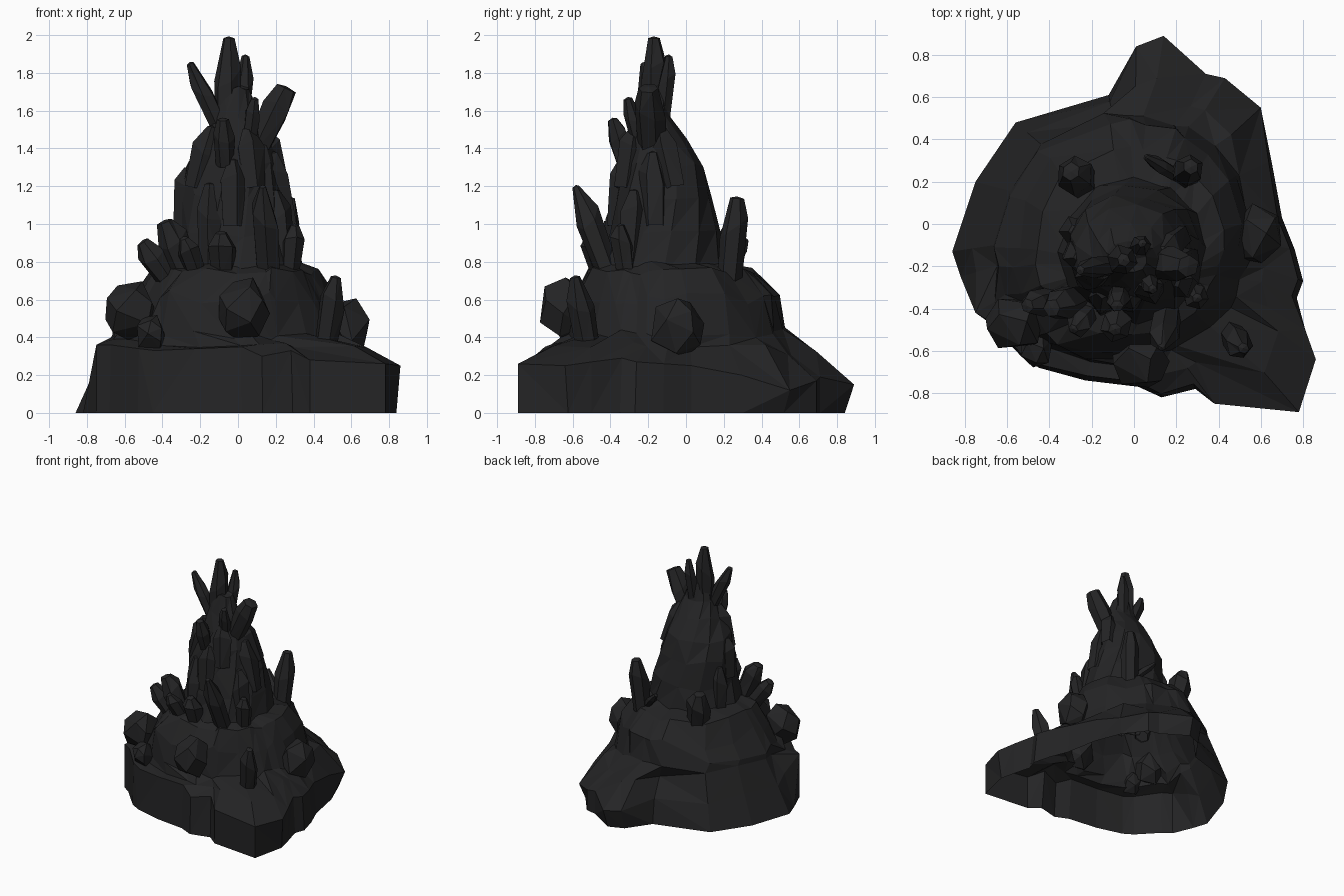
import bpy, bmesh, math, random
from mathutils import Vector

if "Cube" in bpy.data.objects:
    bpy.data.objects.remove(bpy.data.objects["Cube"])

random.seed(7)
rock = bpy.data.materials.new("charcoal_rock")
rock.diffuse_color = (0.0175, 0.0175, 0.0185, 1)
rock.use_nodes = True
rock.node_tree.nodes["Principled BSDF"].inputs["Base Color"].default_value = rock.diffuse_color


def finish(bm, name):
    bmesh.ops.recalc_face_normals(bm, faces=bm.faces)
    me = bpy.data.meshes.new(name)
    bm.to_mesh(me)
    bm.free()
    me.materials.append(rock)
    ob = bpy.data.objects.new(name, me)
    bpy.context.collection.objects.link(ob)
    return ob


def jit(a):
    return random.uniform(-a, a)


def loft(name, rings, cap=True):
    """Skin a stack of closed rings with triangles; the bottom stays open."""
    bm = bmesh.new()
    vs = [[bm.verts.new(p) for p in r] for r in rings]
    n = len(vs[0])
    for a, b in zip(vs, vs[1:]):
        for i in range(n):
            j = (i + 1) % n
            if random.random() < 0.5:
                bm.faces.new((a[i], a[j], b[j]))
                bm.faces.new((a[i], b[j], b[i]))
            else:
                bm.faces.new((a[i], a[j], b[i]))
                bm.faces.new((a[j], b[j], b[i]))
    if cap:
        c = sum((v.co for v in vs[-1]), Vector()) / n
        t = bm.verts.new(c + Vector((0, 0, 0.01)))
        for i in range(n):
            bm.faces.new((vs[-1][i], vs[-1][(i + 1) % n], t))
    return finish(bm, name)


def ring(z, x0, x1, y0, y1, angles, amp, zamp=0.0, bulge=0.0):
    """Jittered ellipse filling the given extents, with a front-left bulge."""
    out = []
    for a in angles:
        k = 1 + jit(amp) + bulge * max(0, math.cos(a - math.radians(219))) ** 6
        out.append(Vector(((x0 + x1) / 2 + (x1 - x0) / 2 * math.cos(a) * k,
                           (y0 + y1) / 2 + (y1 - y0) / 2 * math.sin(a) * k, z + jit(zamp))))
    return out


def crystal(name, base, tip, r, blunt=0.4, n=6):
    """Tapered prism shard with a slanted, chipped tip."""
    base, tip = Vector(base), Vector(tip)
    axis = tip - base
    q = axis.to_track_quat('Z', 'Y')
    L = axis.length
    rings = []
    spin = random.random() * math.tau
    for t, k in ((-0.04, 0.85), (0.62, 1.0), (0.97, blunt)):
        pts = []
        for i in range(n):
            a = spin + math.tau * i / n
            rr = r * k * (1 + jit(0.1))
            slant = 0.13 * math.cos(a - spin) if t == 0.62 else 0
            pts.append(base + q @ Vector((rr * math.cos(a), rr * math.sin(a), L * (t + slant))))
        rings.append(pts)
    return loft(name, rings)


def boulder(name, c, s):
    """Chunky convex stone."""
    bm = bmesh.new()
    n = 15
    for i in range(n):
        z = 1 - 2 * (i + 0.5) / n
        a = i * 2.39996 + jit(0.35)
        h = math.sqrt(1 - z * z)
        bm.verts.new((c[0] + s[0] * h * math.cos(a), c[1] + s[1] * h * math.sin(a), c[2] + s[2] * z * 1.05))
    bmesh.ops.convex_hull(bm, input=bm.verts)
    finish(bm, name)


# Rock body, one open shell: outline x, y, rim height, rim inset
outline = [
    (0.14, 0.89, .15, 1), (0.34, 0.71, .19, 1), (0.43, 0.69, .17, 1), (0.60, 0.55, .12, 1),
    (0.65, 0.30, .20, .98), (0.70, 0.03, .25, .97), (0.76, -0.12, .26, .97), (0.80, -0.27, .27, .97),
    (0.77, -0.35, .29, .97), (0.81, -0.50, .27, 1), (0.86, -0.64, .25, 1), (0.78, -0.89, .26, 1),
    (0.38, -0.85, .28, 1), (0.29, -0.78, .33, .97), (0.13, -0.82, .30, .98), (0.02, -0.77, .35, .97),
    (-0.23, -0.74, .34, .97), (-0.45, -0.68, .33, .98), (-0.53, -0.63, .34, .99), (-0.68, -0.47, .36, .99),
    (-0.75, -0.42, .36, 1), (-0.82, -0.25, .27, .91), (-0.86, -0.13, .21, .89), (-0.75, 0.20, .23, .88),
    (-0.56, 0.48, .20, .90), (-0.12, 0.61, .20, .95), (0.01, 0.84, .16, 1)]
low, rim, ledge, angles = [], [], [], []
for x, y, z, k in outline:
    b = 0.945 if y > 0.8 else 0.94 if x > 0.5 and y > 0.5 else 0.975 if x > 0.84 else 1
    low.append(Vector((x * b, y * b, 0)))
    rim.append(Vector((x * k, y * k, z)))
    a = math.atan2(y + 0.06, x)
    angles.append(a)
    rise = max(0, math.sin(a) * 0.5 - math.cos(a) * 0.8) * 0.07
    r = (0.88 if y < -0.3 and x < 0.35 else 0.78) + jit(0.015)
    z = 0.31 if y > 0.6 else 0.36
    ledge.append(Vector((x * r, y * r, z + rise + jit(0.015))))
foot = ring(0.41, -0.63, 0.55, -0.65, 0.53, angles, 0.03, 0.03, 0.10)
for p, a in zip(foot, angles):
    p.z += max(0, math.sin(a) * 0.5 - math.cos(a) * 0.8) * 0.09
loft("rock_body", [
    low, rim, ledge, foot,
    ring(0.61, -0.54, 0.50, -0.62, 0.48, angles, 0.04, 0.04, 0.12),
    ring(0.75, -0.46, 0.42, -0.53, 0.36, angles, 0.03, 0.02, 0.05),
    ring(0.80, -0.31, 0.31, -0.41, 0.16, angles, 0.02, 0.01)], cap=False)

# Tower: tapering stack of jagged rings (z, x0, x1, y0, y1)
tower = [(0.74, -0.36, 0.37, -0.47, 0.22), (0.95, -0.33, 0.31, -0.41, 0.18),
         (1.15, -0.31, 0.27, -0.38, 0.14), (1.31, -0.27, 0.23, -0.35, 0.09),
         (1.45, -0.20, 0.17, -0.31, 0.00), (1.57, -0.14, 0.11, -0.27, -0.08),
         (1.72, -0.09, 0.06, -0.23, -0.11)]
loft("tower", [ring(*t, [math.tau * (j + 0.25 * i) / 12 for j in range(12)], 0.05, 0.02)
               for i, t in enumerate(tower)])


def on_tower(a, z, k):
    for p, q in zip(tower, tower[1:]):
        if z <= q[0]:
            break
    t = (z - p[0]) / (q[0] - p[0])
    x0, x1, y0, y1 = (p[i] + (q[i] - p[i]) * t for i in range(1, 5))
    return Vector(((x0 + x1) / 2 + (x1 - x0) / 2 * k * math.cos(a),
                   (y0 + y1) / 2 + (y1 - y0) / 2 * k * math.sin(a), z))


# Upright slabs fused to the front and sides of the tower
for i in range(9):
    a = math.radians(160 + i * 27)
    z0 = 0.80 + 0.2 * (i % 3)
    z1 = z0 + random.uniform(0.30, 0.45)
    crystal(f"tower_slab_{i}", on_tower(a, z0, 0.86), on_tower(a, min(z1, 1.6), 0.95), 0.075, 0.4, 5)

# Crown, tower-foot and ledge crystals: base, tip, radius, tip bluntness
crystals = {
    "crown_spire": ((-0.06, -0.17, 1.45), (-0.05, -0.17, 2.0), 0.075, 0.4),
    "crown_back": ((0.01, -0.13, 1.5), (0.04, -0.09, 1.90), 0.05, 0.4),
    "crown_left": ((-0.08, -0.19, 1.47), (-0.26, -0.22, 1.86), 0.055, 0.4),
    "crown_right": ((0.09, -0.18, 1.38), (0.26, -0.20, 1.73), 0.08, 0.7),
    "crown_front": ((-0.07, -0.32, 1.32), (-0.08, -0.39, 1.56), 0.055, 0.55),
    "crown_front_right": ((0.06, -0.25, 1.42), (0.09, -0.31, 1.67), 0.045, 0.5),
    "foot_front_tall": ((0.16, -0.42, 0.76), (0.13, -0.59, 1.21), 0.075, 0.25),
    "foot_front_small": ((-0.08, -0.44, 0.74), (-0.09, -0.50, 0.96), 0.075, 0.4),
    "foot_front_mid": ((-0.22, -0.42, 0.74), (-0.29, -0.50, 0.93), 0.06, 0.4),
    "foot_left_tall": ((-0.29, -0.36, 0.76), (-0.39, -0.40, 1.02), 0.085, 0.5),
    "foot_left_small": ((-0.38, -0.36, 0.72), (-0.51, -0.39, 0.91), 0.07, 0.5),
    "foot_right": ((0.28, -0.32, 0.76), (0.30, -0.35, 1.00), 0.06, 0.4),
    "back_right_tall": ((0.24, 0.23, 0.70), (0.27, 0.27, 1.15), 0.075, 0.5),
    "back_right_thin": ((0.22, 0.22, 0.74), (0.05, 0.32, 0.92), 0.035, 0.4),
    "back_left_stub": ((-0.25, 0.20, 0.70), (-0.30, 0.25, 1.00), 0.095, 0.45),
    "ledge_right": ((0.46, -0.52, 0.34), (0.52, -0.59, 0.73), 0.07, 0.4),
}
for name, args in crystals.items():
    crystal(name + "_crystal", *args)

# Boulders resting on the ledge
boulder("boulder_left", (-0.56, -0.47, 0.54), (0.15, 0.14, 0.16))
boulder("boulder_front", (0.03, -0.65, 0.55), (0.14, 0.14, 0.17))
boulder("boulder_front_left", (-0.46, -0.59, 0.42), (0.09, 0.09, 0.10))
boulder("boulder_right", (0.58, -0.05, 0.45), (0.13, 0.15, 0.16))
